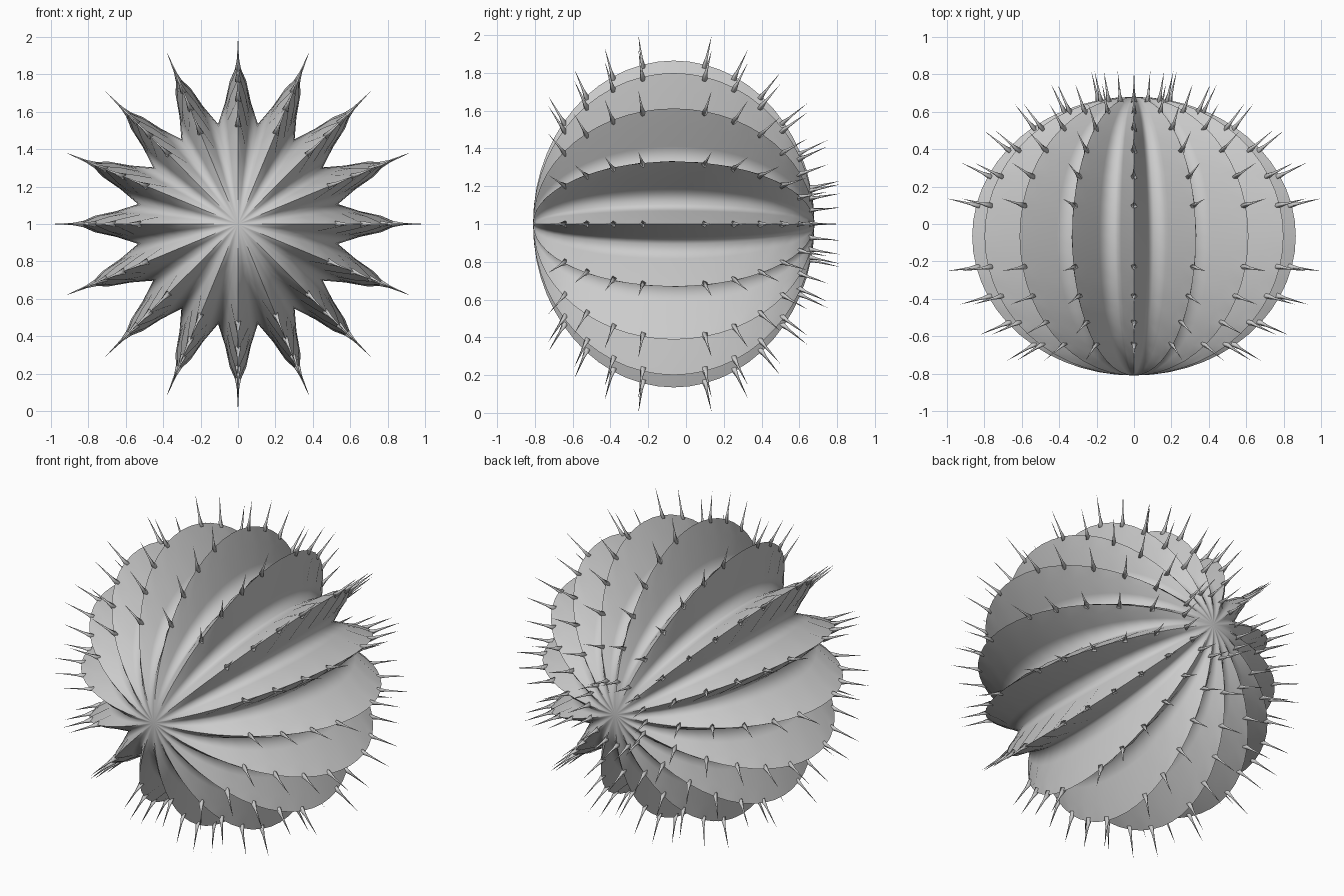
import bpy, bmesh, math
from mathutils import Vector

cube = bpy.data.objects.get("Cube")
if cube:
    bpy.data.objects.remove(cube)

RIBS, LATS = 16, 28
RIDGE, VALLEY, DEPTH = 0.865, 0.545, 0.745
CENTRE = Vector((0, -0.065, 1.0))
RIB_STEP = math.tau / RIBS
FLANK = (0.0, 0.35, 0.7)          # rows from valley towards the ridge

grey = bpy.data.materials.new("pale grey")
grey.use_nodes = True
colour = (0.6, 0.6, 0.6, 1)
grey.diffuse_color = colour
grey.node_tree.nodes["Principled BSDF"].inputs["Base Color"].default_value = colour


def finish(name, bm):
    bmesh.ops.recalc_face_normals(bm, faces=bm.faces)
    for f in bm.faces:
        f.smooth = True
    mesh = bpy.data.meshes.new(name)
    bm.to_mesh(mesh)
    bm.free()
    mesh.materials.append(grey)
    obj = bpy.data.objects.new(name, mesh)
    bpy.context.collection.objects.link(obj)
    return obj


def spoke(angle, radius):
    return Vector((math.cos(angle) * radius, 0, math.sin(angle) * radius))


def rib_section(angle, bump):
    """Points of one rib: valley, rising flank, ridge, falling flank."""
    ridge = spoke(angle, RIDGE)
    points = []
    for side, rows in ((-1, FLANK), (1, FLANK[:0:-1])):
        valley = spoke(angle + side * RIB_STEP / 2, VALLEY)
        across = spoke(angle + side * math.pi / 2, 1)
        for f in rows:
            p = valley.lerp(ridge, f)
            if f == FLANK[-1]:
                p += across * bump
            points.append(p)
        if side < 0:
            points.append(ridge)
    return points


# Ribbed body, with areole bumps alternating along every rib
bm = bmesh.new()
rings = []
for j in range(1, LATS):
    t = math.pi * (j / LATS - 0.5)
    bump = 0.012 if j % 2 == 0 else -0.008
    ring = []
    for i in range(RIBS):
        for p in rib_section(i * RIB_STEP, bump):
            pos = p * math.cos(t) + Vector((0, DEPTH * math.sin(t), 0))
            ring.append(bm.verts.new(pos + CENTRE))
    rings.append(ring)
count = len(rings[0])
for a, b in zip(rings, rings[1:]):
    for i in range(count):
        k = (i + 1) % count
        bm.faces.new((a[i], a[k], b[k], b[i]))
for ring, side in ((rings[0], -1), (rings[-1], 1)):
    pole = bm.verts.new(CENTRE + Vector((0, side * DEPTH, 0)))
    for i in range(count):
        bm.faces.new((ring[i], ring[(i + 1) % count], pole))
# Crisp ridge line on every rib
row_count = count // RIBS
for a, b in zip(rings, rings[1:]):
    for i in range(len(FLANK), count, row_count):
        bm.edges.get((a[i], b[i])).smooth = False
finish("ribbed_body", bm)


# Spines: flared at the root, needle thin at the tip
def add_spine(bm, root, direction, length):
    u = direction.cross(Vector((0.3, 1, 0.2))).normalized()
    v = direction.cross(u)
    loops = []
    for along, radius in ((-0.02, 0.018), (0.035, 0.007)):
        loops.append([bm.verts.new(root + direction * along + radius *
                      (u * math.cos(a) + v * math.sin(a)))
                      for a in (n * math.pi / 2 for n in range(4))])
    tip = bm.verts.new(root + direction * length)
    low, high = loops
    for n in range(4):
        m = (n + 1) % 4
        bm.faces.new((low[n], low[m], high[m], high[n]))
        bm.faces.new((high[n], high[m], tip))
    bm.faces.new(low[::-1])


bm = bmesh.new()
for i in range(RIBS):
    angle = i * RIB_STEP
    for k in range(-4, 7):
        if k == 0:
            continue
        t = k * math.pi / 14
        root = CENTRE + spoke(angle, RIDGE * math.cos(t))
        root.y += DEPTH * math.sin(t)
        lean = t if k > 0 else t * 0.6
        direction = spoke(angle, math.cos(lean)) + Vector((0, math.sin(lean), 0))
        add_spine(bm, root, direction, 0.16)
finish("spines", bm)
